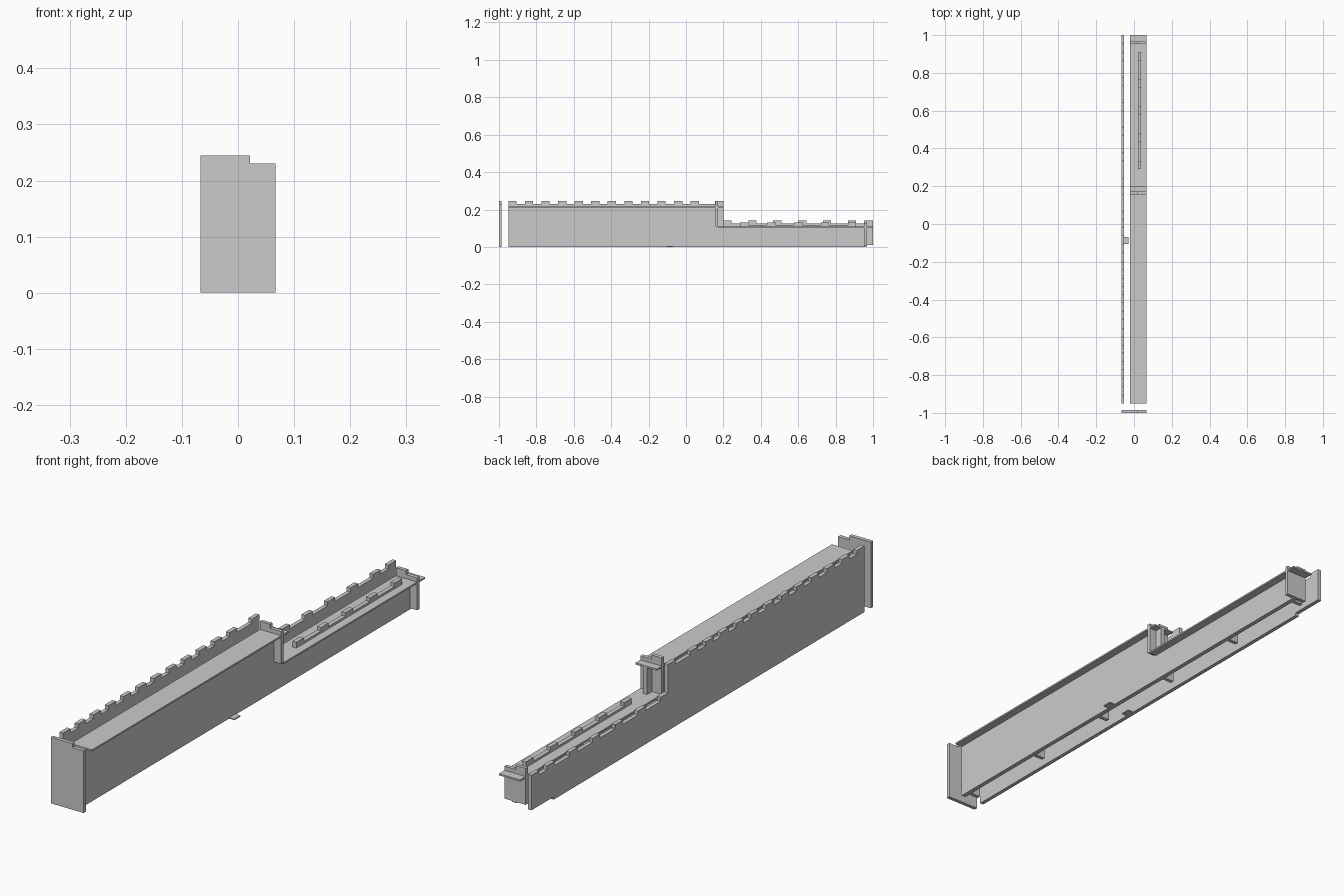
import bpy, bmesh

cube = bpy.data.objects.get("Cube")
if cube:
    bpy.data.objects.remove(cube, do_unlink=True)

# One plain stone colour
GREY = (0.6, 0.6, 0.6, 1)
stone = bpy.data.materials.new("stone_grey")
stone.use_nodes = True
stone.diffuse_color = GREY
stone.node_tree.nodes["Principled BSDF"].inputs["Base Color"].default_value = GREY


def slab(name, outline, lo, hi, axis):
    """Extrude a (u, z) outline between lo and hi along axis x or y."""
    def place(u, z, d):
        return (d, u, z) if axis == "x" else (u, d, z)
    bm = bmesh.new()
    face = bm.faces.new([bm.verts.new(place(u, z, lo)) for u, z in outline])
    ext = bmesh.ops.extrude_face_region(bm, geom=[face])
    for v in ext["geom"]:
        if isinstance(v, bmesh.types.BMVert):
            v.co["xyz".index(axis)] = hi
    bmesh.ops.recalc_face_normals(bm, faces=bm.faces)
    mesh = bpy.data.meshes.new(name)
    bm.to_mesh(mesh)
    bm.free()
    mesh.materials.append(stone)
    obj = bpy.data.objects.new(name, mesh)
    bpy.context.collection.objects.link(obj)
    return obj


def box(name, x, y, z):
    return slab(name, [(y[0], z[0]), (y[1], z[0]), (y[1], z[1]), (y[0], z[1])], x[0], x[1], "x")


def crenels(starts, width, low, high):
    """Top edge points, one raised merlon per start."""
    pts = []
    for s in starts:
        pts += [(s, low), (s, high), (s + width, high), (s + width, low)]
    return pts


W = 0.067              # half width
HIGH, LOW = 0.215, 0.11  # walkway levels
START, STEP, END = -0.95, 0.2, 1.0
MERLON = 0.0443

# Outer curtain wall with battlements on both levels
upper = [START + 2 * MERLON * i for i in range(12)] + [STEP - MERLON]
lower = [STEP + 0.133 * i for i in range(6)] + [END - MERLON]
top = crenels(upper, MERLON, 0.23, 0.245)[1:-1] + crenels(lower, MERLON, 0.125, 0.14)[1:-1]
foot = [(END, 0.01), (0.87, 0.01), (0.87, 0), (START, 0)]
slab("outer_wall", top + foot, -W, -0.052, "x")

# Inner wall carrying the walkway
slab("inner_wall", [(START, 0), (0.965, 0), (0.965, LOW - 0.003), (STEP, LOW - 0.003),
                    (STEP, HIGH - 0.003), (START, HIGH - 0.003)], 0.02, 0.037, "x")

# Walkway decks
box("upper_walkway", (-0.02, W), (START, STEP), (HIGH - 0.006, HIGH))
box("lower_walkway", (-0.02, W), (STEP - 0.03, END), (LOW - 0.006, LOW))

# Low parapet along the lower walkway
first, last = 0.29, 0.865
starts = [first + (last - first) * i / 4 for i in range(5)]
slab("lower_parapet", crenels(starts, MERLON, 0.118, 0.131)[1:-1]
     + [(last + MERLON, LOW - 0.003), (first, LOW - 0.003)], 0.02, 0.036, "x")

# Cross panels with a stepped top
for name, left, y, bottom, high in (("front_panel", -W, START - 0.05, 0, 0.245),
                                    ("step_panel", -0.02, 0.157, LOW, 0.245),
                                    ("back_panel", -0.02, 0.953, 0.005, 0.14)):
    slab(name, [(left, bottom), (W, bottom), (W, high - 0.015), (0.021, high - 0.015),
                (0.021, high), (left, high)], y, y + 0.014, "y")

# Support ribs between the walls
for i in range(6):
    y = -0.92 + 0.372 * i
    level = HIGH if y < STEP - 0.03 else LOW
    box(f"support_rib_{i + 1}", (-0.02, 0.02), (y - 0.007, y + 0.007), (0, level - 0.006))

# Small foot tabs
for name, x in (("outer_foot_tab", -0.052), ("inner_foot_tab", 0.037)):
    box(name, (x, x + 0.022), (-0.105, -0.07), (0, 0.004))
